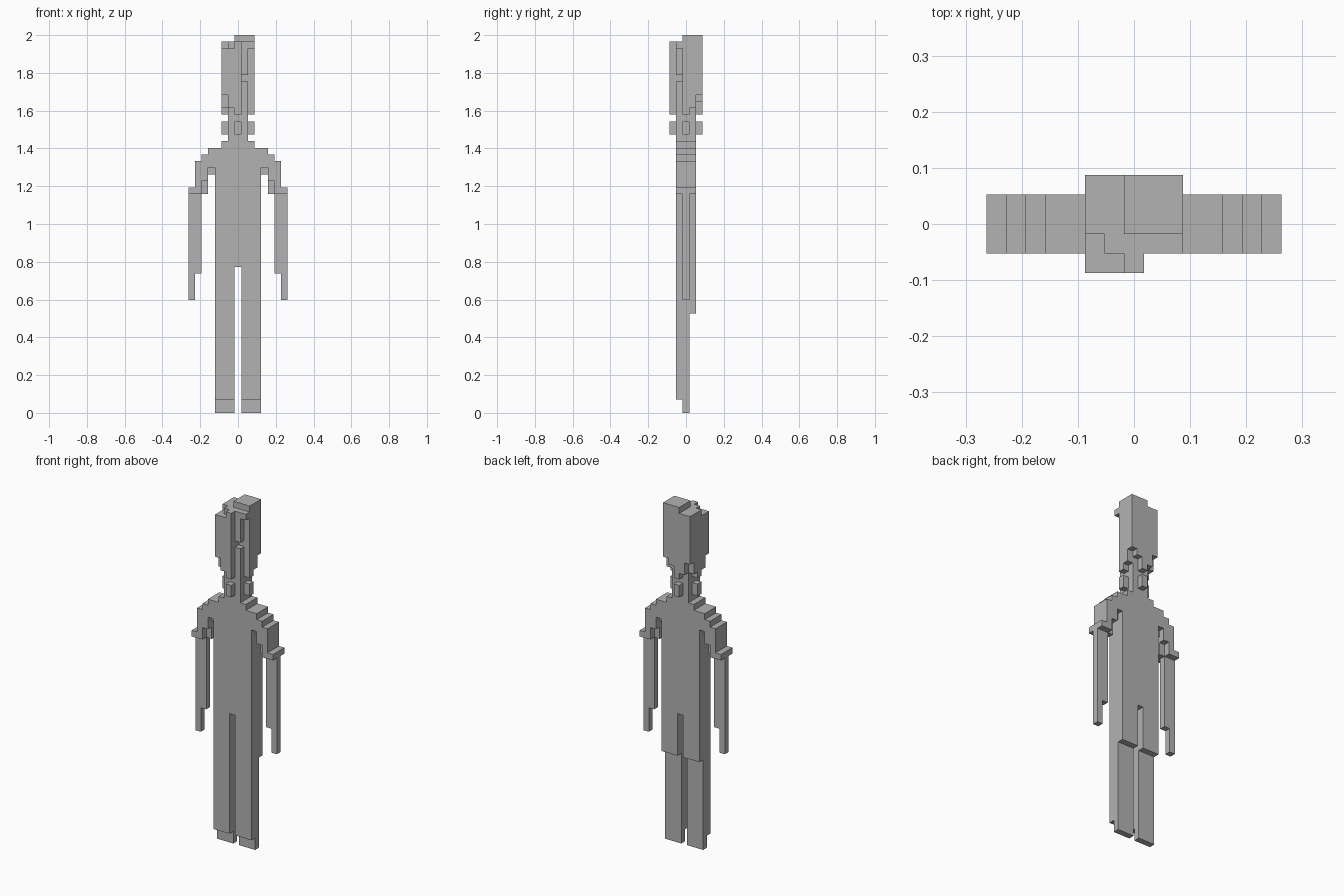
import bpy
import bmesh
from mathutils import Vector

UNIT = 2 / 57  # edge of one block; the figure is 57 blocks tall

if "Cube" in bpy.data.objects:
    bpy.data.objects.remove(bpy.data.objects["Cube"], do_unlink=True)

grey = bpy.data.materials.new("plain grey")
grey.use_nodes = True
grey.diffuse_color = (0.45, 0.45, 0.45, 1)
grey.node_tree.nodes["Principled BSDF"].inputs["Base Color"].default_value = grey.diffuse_color


def block(x, y, z):
    """Cells in inclusive x and y ranges (counted from the centre), z from bottom to top."""
    return {(i, j, k) for i in range(x[0], x[1] + 1)
            for j in range(y[0], y[1] + 1) for k in range(*z)}


def mirrored(cells):
    return {(-i, j, k) for i, j, k in cells}


def build(name, cells):
    """Skin a set of cells with only its outer faces, merged into flat panels."""
    bm = bmesh.new()
    for cell in cells:
        for axis in range(3):
            for sign in (-1, 1):
                step = [0, 0, 0]
                step[axis] = sign
                if tuple(c + s for c, s in zip(cell, step)) in cells:
                    continue
                n = Vector(step)
                u = Vector([float(a == (axis + 1) % 3) for a in range(3)])
                v = n.cross(u)
                mid = Vector(cell) + Vector((0, 0, 0.5)) + n / 2
                corners = [mid + (a * u + b * v) / 2
                           for a, b in ((-1, -1), (1, -1), (1, 1), (-1, 1))]
                bm.faces.new([bm.verts.new(c * UNIT) for c in corners])
    bmesh.ops.remove_doubles(bm, verts=bm.verts, dist=UNIT / 100)
    bmesh.ops.dissolve_limit(bm, angle_limit=0.01, verts=bm.verts, edges=bm.edges)
    mesh = bpy.data.meshes.new(name)
    bm.to_mesh(mesh)
    bm.free()
    mesh.materials.append(grey)
    bpy.context.collection.objects.link(bpy.data.objects.new(name, mesh))


DEEP = (-1, 1)   # full body depth
CORE = (0, 0)    # middle layer only

# Legs: recessed feet, thin shins, full-depth thighs
leg = block((1, 3), CORE, (0, 2)) | block((1, 3), (-1, 0), (2, 15)) | block((1, 3), DEEP, (15, 22))
# Arms: stepped sleeve around a thin forearm with one longer finger
sleeve = (block((4, 4), DEEP, (37, 39)) | block((5, 5), DEEP, (35, 39))
          | block((6, 6), DEEP, (33, 38)) | block((7, 7), DEEP, (33, 34))
          | block((4, 4), CORE, (36, 37)) | block((5, 5), CORE, (33, 35)))
forearm = block((6, 7), CORE, (21, 33)) | block((7, 7), CORE, (17, 21))
for side, flip in (("left", set), ("right", mirrored)):
    build(side + "_leg", flip(leg))
    build(side + "_sleeve", flip(sleeve))
    build(side + "_forearm", flip(forearm))

# Torso with stepped shoulders
build("torso", block((-3, 3), DEEP, (22, 39)) | block((-4, 4), DEEP, (39, 40))
      | block((-2, 2), DEEP, (40, 41)))

# Neck with a stud on each of its four sides
build("neck", block((-1, 1), DEEP, (41, 45)))
for name, x, y in (("front", 0, -2), ("back", 0, 2), ("left", 2, 0), ("right", -2, 0)):
    build(name + "_neck_stud", block((x, x), (y, y), (42, 44)))

# Head: columns tapering to the neck, with a raised crown and an open front corner
head = set()
for i in range(-2, 3):
    for j in range(-2, 3):
        bottom = {4: 48, 3: 46}.get(abs(i) + abs(j), 45)
        if (i, j) == (1, 2):
            bottom = 47
        top = 57 if i >= 0 and j >= 0 else 55 if i < 0 and i + j <= -3 else 56
        head |= block((i, i), (j, j), (bottom, top))
head -= block((1, 2), (-2, -2), (45, 57))   # open front corner
head -= block((2, 2), (-1, -1), (45, 55))   # hollow under the brow
head -= block((1, 1), (-1, -1), (50, 51))   # gap in the cheek column
build("head", head)
